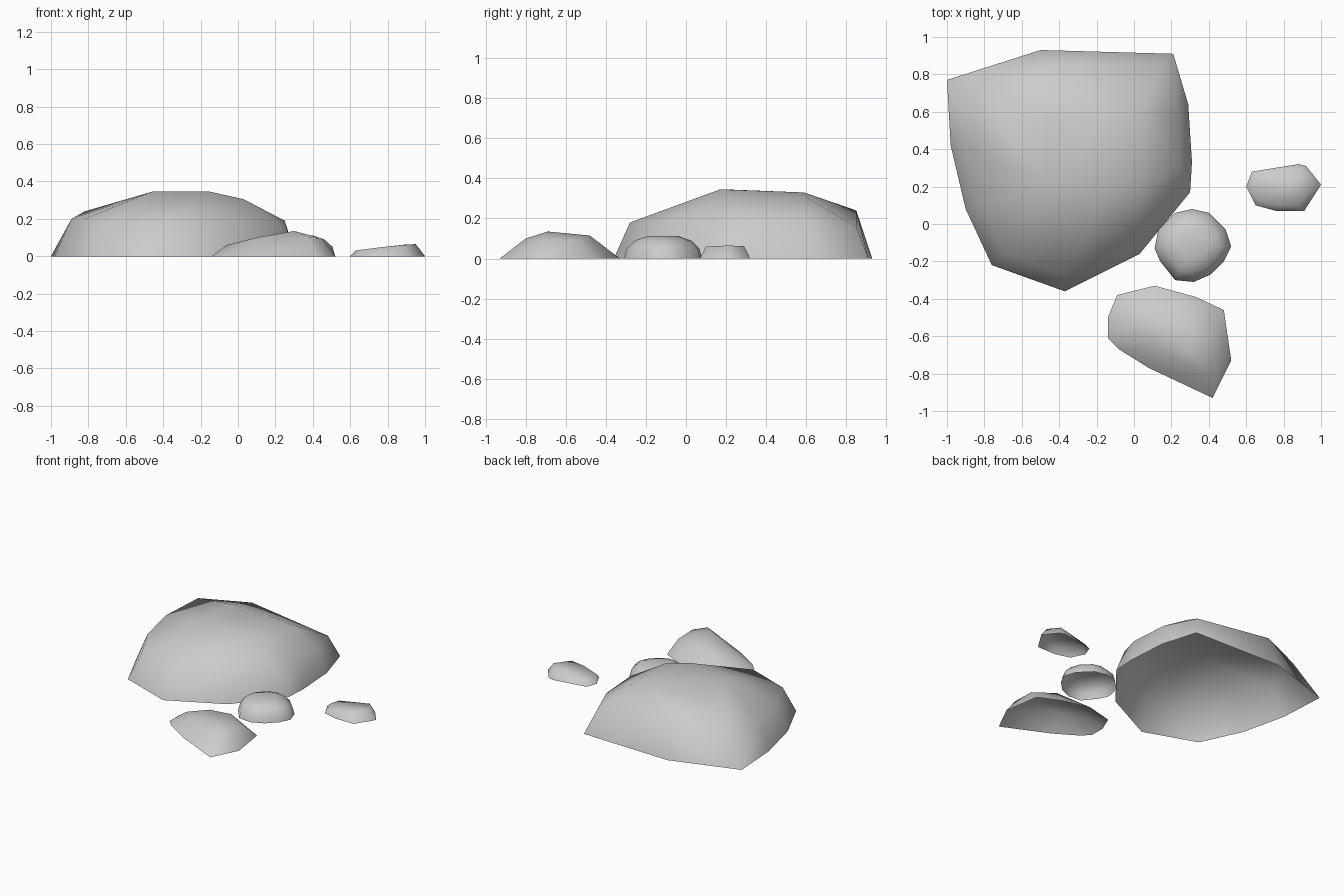
import bpy
import bmesh
import math
from mathutils import Vector

default_cube = bpy.data.objects.get("Cube")
if default_cube:
    bpy.data.objects.remove(default_cube, do_unlink=True)

# One plain stone colour
stone = bpy.data.materials.new("stone_grey")
stone.use_nodes = True
stone_colour = (0.6, 0.6, 0.6, 1)
stone.diffuse_color = stone_colour
stone.node_tree.nodes["Principled BSDF"].inputs["Base Color"].default_value = stone_colour


def tapered_ring(outline, scale, height):
    """Shrink a footprint about its middle and lift it to a height."""
    middle = sum((Vector(p) for p in outline), Vector((0, 0))) / len(outline)
    return [(*middle.lerp(Vector(p), scale), height) for p in outline]


def rock(name, outline, upper_points):
    """Wrap a convex skin over a ground outline and upper corners, open below."""
    bm = bmesh.new()
    for point in [(x, y, 0) for x, y in outline] + upper_points:
        bm.verts.new(point)
    hull = bmesh.ops.convex_hull(bm, input=bm.verts[:])
    loose = {g for g in hull["geom_interior"] + hull["geom_unused"]
             if isinstance(g, bmesh.types.BMVert)}
    bmesh.ops.delete(bm, geom=list(loose), context="VERTS")

    # Remove the underside so the rock is a hollow shell
    underside = [f for f in bm.faces if all(v.co.z < 0.001 for v in f.verts)]
    bmesh.ops.delete(bm, geom=underside, context="FACES")
    bmesh.ops.recalc_face_normals(bm, faces=bm.faces[:])
    if sum(f.normal.z for f in bm.faces) < 0:
        bmesh.ops.reverse_faces(bm, faces=bm.faces[:])
    bmesh.ops.dissolve_limit(bm, angle_limit=math.radians(3),
                             verts=bm.verts[:], edges=bm.edges[:])

    mesh = bpy.data.meshes.new(name)
    bm.to_mesh(mesh)
    bm.free()
    mesh.materials.append(stone)
    obj = bpy.data.objects.new(name, mesh)
    bpy.context.collection.objects.link(obj)
    bpy.ops.object.select_all(action="DESELECT")
    obj.select_set(True)
    bpy.context.view_layer.objects.active = obj
    bpy.ops.object.shade_smooth_by_angle(angle=math.radians(65))
    return obj


# Large boulder: footprint, shoulder corners, then crown
rock("large_boulder",
     [(-1, .77), (-.5, .93), (.21, .91), (.29, .64), (.31, .33), (.3, .17),
      (.03, -.16), (-.37, -.36), (-.76, -.22), (-.9, .08), (-.98, .42)],
     [(-.82, .7, .24), (-.48, .85, .24), (.15, .85, .16), (.24, .6, .18),
      (.25, .3, .19), (.22, .16, .18), (0, -.1, .18), (-.36, -.28, .18),
      (-.69, -.16, .18), (-.82, .1, .2), (-.89, .42, .2),
      (-.46, .2, .345), (-.15, .17, .345), (-.46, .59, .33),
      (-.15, .59, .33), (.03, .6, .305), (.03, .2, .305)])

# Wedge-shaped rock at the front
rock("front_rock",
     [(-.09, -.38), (.11, -.33), (.33, -.39), (.48, -.46), (.52, -.73),
      (.42, -.93), (.08, -.77), (-.08, -.67), (-.14, -.61), (-.14, -.5)],
     [(-.06, -.53, .06), (.1, -.48, .1), (.1, -.65, .1), (.3, -.69, .135),
      (.28, -.48, .115), (.45, -.55, .09), (.45, -.72, .095), (.38, -.8, .1)])

# Rounded pebble beside the boulder
pebble = [(.11, -.13), (.14, -.2), (.22, -.3), (.32, -.31), (.41, -.27),
          (.48, -.2), (.52, -.12), (.49, -.03), (.4, .06), (.31, .08),
          (.22, .06), (.13, -.03)]
rock("round_pebble", pebble,
     tapered_ring(pebble, .93, .05) + tapered_ring(pebble, .72, .09)
     + tapered_ring(pebble, .4, .112))

# Small flat pebble out on its own
rock("small_pebble",
     [(.6, .2), (.63, .28), (.88, .32), (.92, .31), (1, .21),
      (.91, .07), (.76, .07), (.65, .1)],
     [(.63, .2, .03), (.66, .26, .035), (.66, .13, .035), (.8, .28, .05),
      (.78, .1, .05), (.95, .21, .065), (.89, .29, .062), (.88, .1, .06)])
